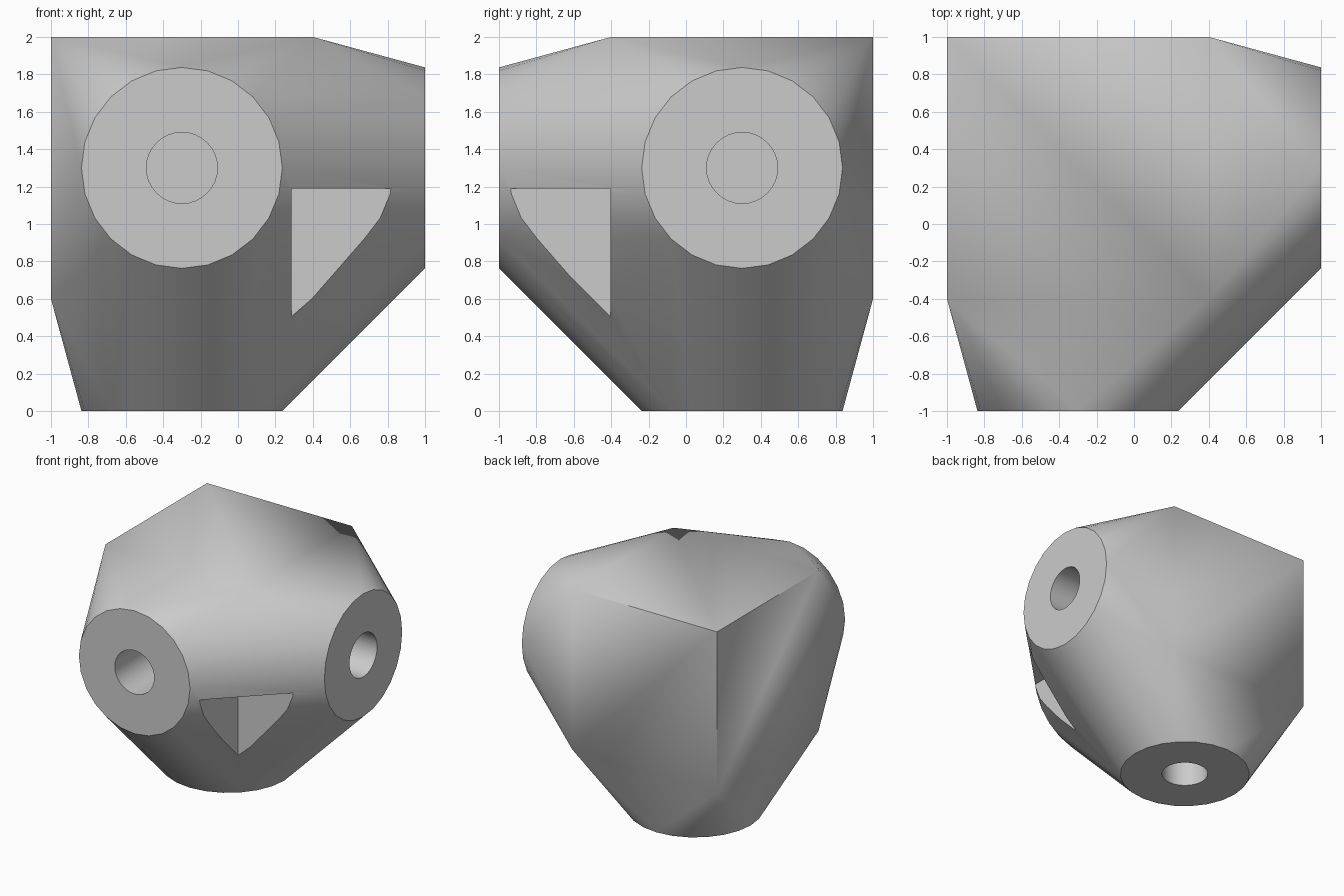
import bpy, bmesh, math
from mathutils import Matrix, Vector

old = bpy.data.objects.get("Cube")
if old:
    bpy.data.objects.remove(old, do_unlink=True)

CENTRE = Vector((-0.3, 0.3, 1.3))   # where the three port axes meet
HALF, REACH = 0.7, 1.3              # block half size, distance to each port face
PORT_R, HOLE_R, HOLE_DEPTH = 0.537, 0.19, 0.6

# Directions of the three ports: front, left and down
PORTS = [Vector((0, -1, 0)), Vector((1, 0, 0)), Vector((0, 0, -1))]


def port_matrix(axis, distance):
    turn = axis.to_track_quat('Z', 'Y').to_matrix().to_4x4()
    return Matrix.Translation(CENTRE + axis * distance) @ turn


def make_object(name, bm):
    bmesh.ops.recalc_face_normals(bm, faces=bm.faces)
    mesh = bpy.data.meshes.new(name)
    bm.to_mesh(mesh)
    bm.free()
    obj = bpy.data.objects.new(name, mesh)
    bpy.context.collection.objects.link(obj)
    return obj


# Body: hull around a cube and three round port faces
bm = bmesh.new()
bmesh.ops.create_cube(bm, size=2 * HALF, matrix=Matrix.Translation(CENTRE))
for axis in PORTS:
    bmesh.ops.create_circle(bm, segments=24, radius=PORT_R,
                            matrix=port_matrix(axis, REACH))
bmesh.ops.delete(bm, geom=list(bm.edges), context='EDGES_FACES')
bmesh.ops.convex_hull(bm, input=list(bm.verts))
loose = [v for v in bm.verts if not v.link_faces]
bmesh.ops.delete(bm, geom=loose, context='VERTS')
bmesh.ops.dissolve_limit(bm, angle_limit=math.radians(0.3),
                         verts=list(bm.verts), edges=list(bm.edges))
body = make_object("corner_connector", bm)

# Cutters: a blind hole in each port
cutters = []
for axis in PORTS:
    bm = bmesh.new()
    bmesh.ops.create_cone(bm, cap_ends=True, segments=32, radius1=HOLE_R,
                          radius2=HOLE_R, depth=2 * HOLE_DEPTH,
                          matrix=port_matrix(axis, REACH))
    cutters.append(make_object("hole_cutter", bm))

# Cutter: square notch under the bridge between the front and left ports
low, high = Vector((0.285, -1.5, -0.5)), Vector((1.5, -0.405, 1.19))
bm = bmesh.new()
bmesh.ops.create_cube(bm, size=1, matrix=Matrix.Translation((low + high) / 2)
                      @ Matrix.Diagonal((*(high - low), 1)))
cutters.append(make_object("notch_cutter", bm))

bpy.ops.object.select_all(action='DESELECT')
body.select_set(True)
bpy.context.view_layer.objects.active = body
for cutter in cutters:
    cutter.hide_render = True
    mod = body.modifiers.new("cut", 'BOOLEAN')
    mod.operation = 'DIFFERENCE'
    mod.solver = 'EXACT'
    mod.object = cutter
    bpy.ops.object.modifier_apply(modifier=mod.name)
    bpy.data.objects.remove(cutter, do_unlink=True)

# Single grey material
grey = bpy.data.materials.new("light_grey")
grey.use_nodes = True
colour = (0.6, 0.6, 0.6, 1)
grey.diffuse_color = colour
grey.node_tree.nodes["Principled BSDF"].inputs["Base Color"].default_value = colour
body.data.materials.clear()
body.data.materials.append(grey)
for face in body.data.polygons:
    face.material_index = 0

bpy.ops.object.shade_smooth_by_angle(angle=math.radians(30))
